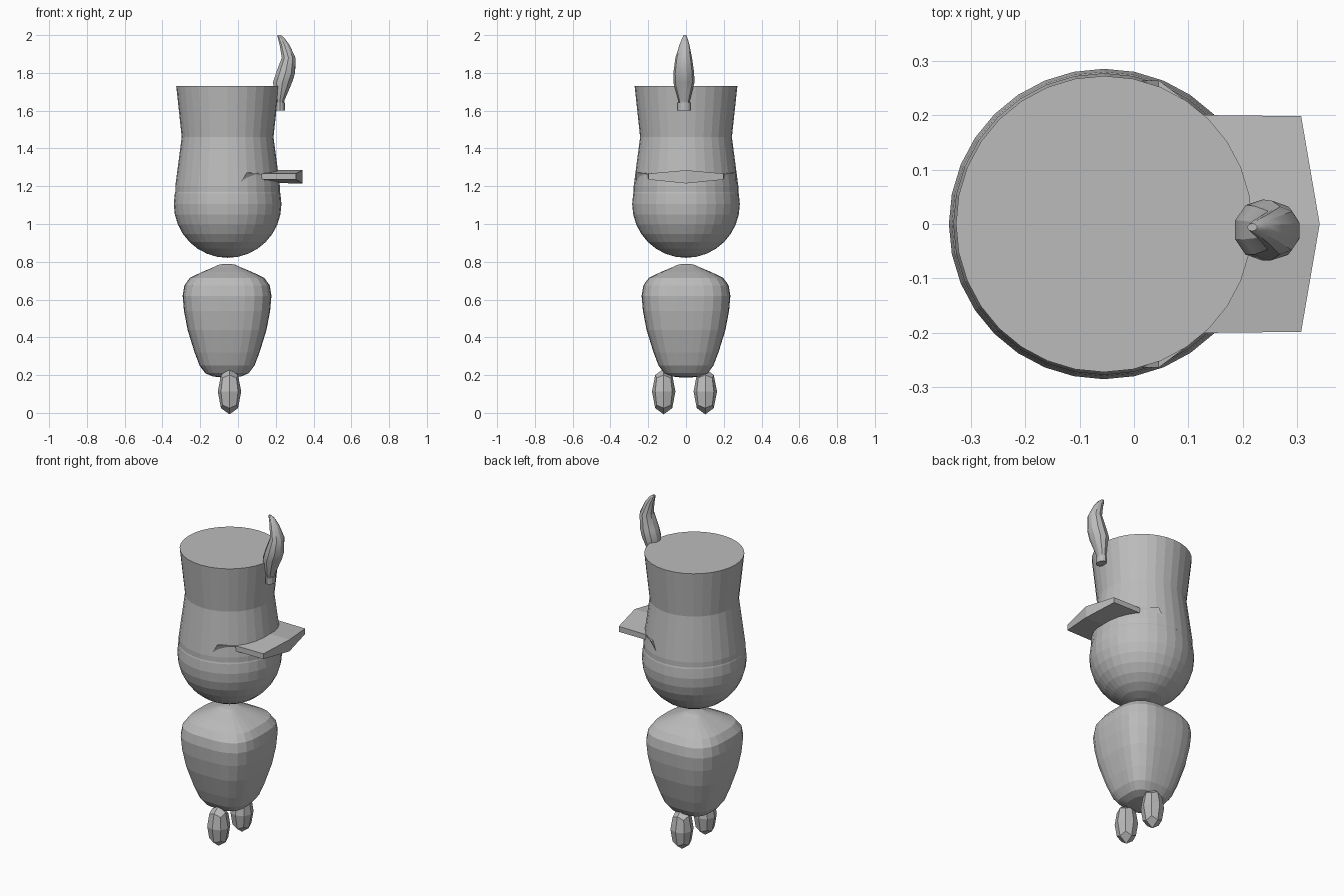
import bpy, bmesh, math

if "Cube" in bpy.data.objects:
    bpy.data.objects.remove(bpy.data.objects["Cube"])

grey = bpy.data.materials.new("plain grey")
grey.diffuse_color = (0.5, 0.5, 0.5, 1)
grey.use_nodes = True
grey.node_tree.nodes["Principled BSDF"].inputs["Base Color"].default_value = grey.diffuse_color


def finish(name, bm):
    bmesh.ops.recalc_face_normals(bm, faces=bm.faces)
    me = bpy.data.meshes.new(name)
    bm.to_mesh(me)
    bm.free()
    me.materials.append(grey)
    ob = bpy.data.objects.new(name, me)
    bpy.context.collection.objects.link(ob)
    return ob


def loft(name, rings, sides, power=2.0, turn=0.0):
    """Stack closed rings (cx, cy, z, rx, ry); power > 2 squares the section."""
    bm = bmesh.new()
    loops = []
    for cx, cy, z, rx, ry in rings:
        loop = []
        for i in range(sides):
            a = math.tau * i / sides + turn
            c, s = math.cos(a), math.sin(a)
            k = (abs(c) ** power + abs(s) ** power) ** (-1 / power)
            loop.append(bm.verts.new((cx + rx * k * c, cy + ry * k * s, z)))
        loops.append(loop)
    for lo, hi in zip(loops, loops[1:]):
        for i in range(sides):
            j = (i + 1) % sides
            bm.faces.new((lo[i], lo[j], hi[j], hi[i]))
    bm.faces.new(loops[0])
    bm.faces.new(loops[-1])
    return finish(name, bm)


# Head
CX = -0.055
bm = bmesh.new()
bmesh.ops.create_uvsphere(bm, u_segments=32, v_segments=16, radius=0.285)
bmesh.ops.translate(bm, verts=bm.verts, vec=(CX, 0, 1.106))
finish("head", bm)

# Tall flared hat
loft("hat", [(CX, 0, z, r, r) for z, r in
             ((1.17, 0.277), (1.2, 0.277), (1.46, 0.243), (1.73, 0.272))], 32)

# Rounded, squarish body tapering downwards
profile = ((0.188, 0.03), (0.193, 0.075), (0.21, 0.115), (0.25, 0.145),
           (0.32, 0.172), (0.44, 0.209), (0.54, 0.228), (0.62, 0.235),
           (0.675, 0.226), (0.715, 0.197), (0.745, 0.135),
           (0.772, 0.07), (0.784, 0.045), (0.789, 0.018))
loft("body", [(-0.058, 0, z, r, r) for z, r in profile], 32, power=3.2)

# Legs: boxes rounded with one subdivision step
for side, y in (("right", -0.118), ("left", 0.102)):
    bm = bmesh.new()
    bmesh.ops.create_cube(bm, size=2)
    ob = finish(side + "_leg", bm)
    ob.scale = (0.074, 0.074, 0.144)
    ob.location = (-0.045, y, 0.113)
    mod = ob.modifiers.new("round", 'SUBSURF')
    mod.levels = mod.render_levels = 1

# Hat brim: ridged plate with side wings wrapping back round the hat
bm = bmesh.new()
sections = []
#       x top/bottom at side, x at middle, half width, side z, middle z
for xt, xb, xm, w, zt, zb, mt, mb in (
        (0.045, 0.0, 0.04, 0.264, 1.272, 1.2, 1.283, 1.217),
        (0.13, 0.11, 0.13, 0.2, 1.267, 1.235, 1.285, 1.217),
        (0.307, 0.307, 0.341, 0.198, 1.267, 1.235, 1.285, 1.215)):
    pts = [(xt, -w, zt), (xm, 0, mt), (xt, w, zt),
           (xb, w, zb), (xm, 0, mb), (xb, -w, zb)]
    sections.append([bm.verts.new(p) for p in pts])
for a, b in zip(sections, sections[1:]):
    for i in range(6):
        j = (i + 1) % 6
        bm.faces.new((a[i], a[j], b[j], b[i]))
for s in (sections[0], sections[-1]):
    bm.faces.new((s[0], s[1], s[4], s[5]))
    bm.faces.new((s[1], s[2], s[3], s[4]))
finish("brim", bm)

# Feather: short quill base and a curved, pointed plume
loft("quill", [(0.223, -0.01, 1.602, 0.025, 0.034),
               (0.223, -0.01, 1.642, 0.025, 0.034)], 12)
plume = loft("plume", [(0.223, -0.01, 1.638, 0.02, 0.026),
                       (0.223, -0.01, 1.657, 0.025, 0.031),
                       (0.236, -0.011, 1.75, 0.053, 0.056),
                       (0.252, -0.012, 1.80, 0.053, 0.055),
                       (0.268, -0.012, 1.88, 0.038, 0.044),
                       (0.246, -0.008, 1.95, 0.027, 0.026),
                       (0.228, -0.006, 1.985, 0.018, 0.014),
                       (0.217, -0.006, 2.0, 0.009, 0.007)], 10, turn=0.3)
for ob in (plume,):
    bpy.context.view_layer.objects.active = ob
    ob.select_set(True)
    bpy.ops.object.shade_smooth_by_angle(angle=math.radians(30))
    ob.select_set(False)
